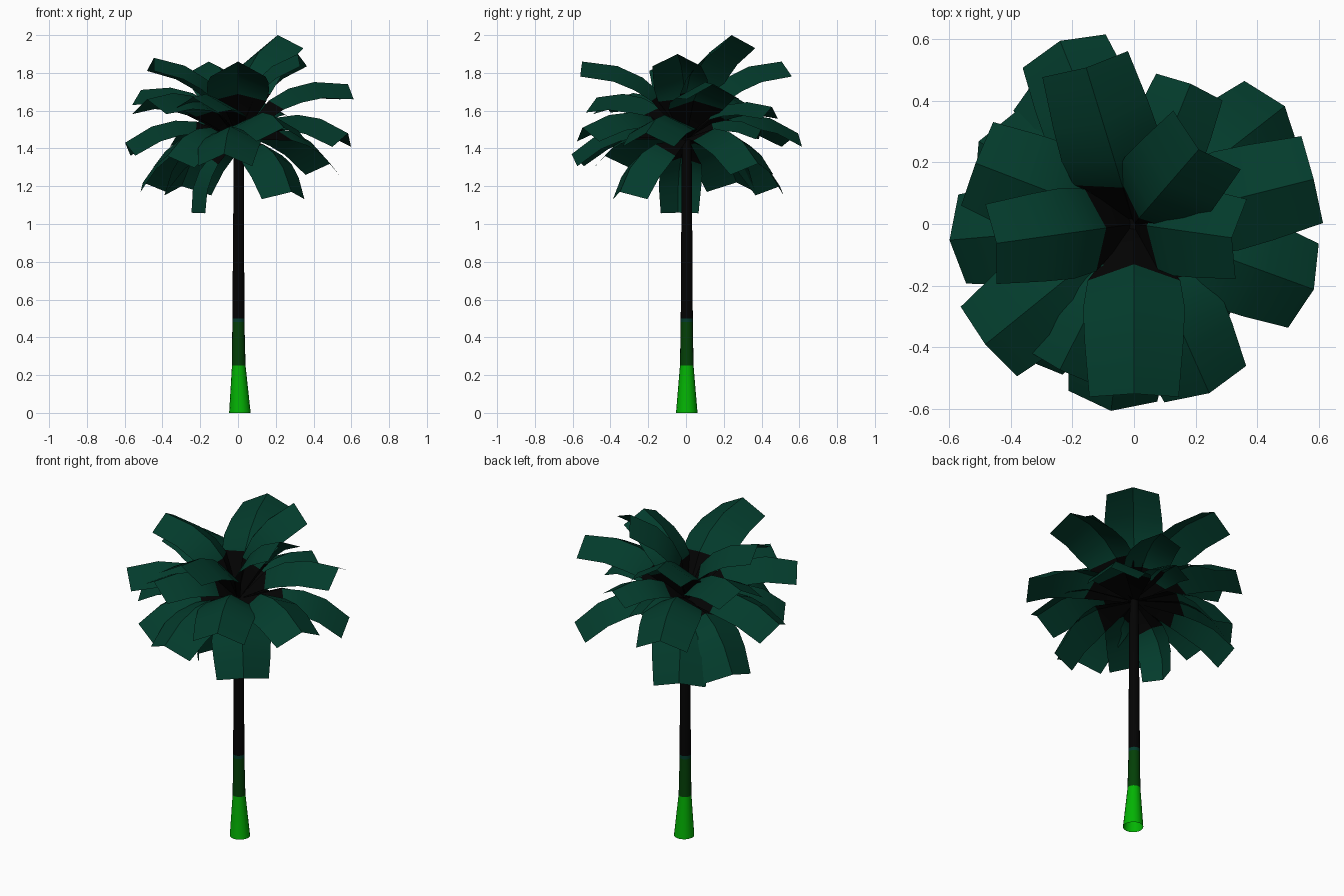
import bpy, bmesh, math
from mathutils import Vector, Matrix

cube = bpy.data.objects.get("Cube")
if cube:
    bpy.data.objects.remove(cube)


def material(name, rgb):
    m = bpy.data.materials.new(name)
    m.use_nodes = True
    m.diffuse_color = (*rgb, 1)
    m.node_tree.nodes["Principled BSDF"].inputs["Base Color"].default_value = (*rgb, 1)
    return m


BRIGHT = material("bright green", (0.001, 0.45, 0.001))
DEEP = material("deep green", (0.001, 0.05, 0.002))
LEAF = material("leaf green", (0.001, 0.044, 0.025))
BLACK = material("near black", (0.001, 0.001, 0.001))


def finish(name, bm, mats, angle):
    me = bpy.data.meshes.new(name)
    bm.to_mesh(me)
    bm.free()
    for m in mats:
        me.materials.append(m)
    ob = bpy.data.objects.new(name, me)
    bpy.context.collection.objects.link(ob)
    bpy.ops.object.select_all(action='DESELECT')
    ob.select_set(True)
    bpy.context.view_layer.objects.active = ob
    bpy.ops.object.shade_smooth_by_angle(angle=math.radians(angle))
    return ob


# Trunk: open tube of rings (height, radius, centre x, colour of band above)
RINGS = [(0, .057, .01, 0), (.25, .036, .004, 1), (.48, .032, .002, 2),
         (.5, .032, .002, 3), (1.3, .027, .004, 3), (1.48, .022, 0, 3)]
SIDES = 16
bm = bmesh.new()
rings = []
for z, r, cx, _ in RINGS:
    rings.append([bm.verts.new((cx + r * math.cos(a), .004 + r * math.sin(a), z))
                  for a in (math.tau * i / SIDES for i in range(SIDES))])
for k in range(len(rings) - 1):
    lo, hi = rings[k], rings[k + 1]
    for i in range(SIDES):
        j = (i + 1) % SIDES
        bm.faces.new((lo[i], lo[j], hi[j], hi[i])).material_index = RINGS[k][3]
bm.faces.new(rings[-1]).material_index = 3
finish("trunk", bm, [BRIGHT, DEEP, LEAF, BLACK], 40)


# Fronds: one arched, ridged blade pitched from the trunk top to each tip
# Stations: position along the chord, lift above it, half width, ridge height
STATIONS = [(0, 0, .015, 0), (.36, .165, .15, .065), (.55, .18, .165, .08),
            (.76, .135, .16, .085), (1, 0, .145, .08)]
ROOT = Vector((0, 0, 1.45))


def frond(index, azimuth, reach, tip_z, scale=1):
    chord = Vector((reach, 0, tip_z)) - ROOT
    up = Vector((-chord.z, 0, chord.x))
    spine = [ROOT + chord * along + up * lift for along, lift, _, _ in STATIONS]
    turn = Matrix.Rotation(math.radians(azimuth), 3, 'Z')
    bm = bmesh.new()
    rows = []
    for k, (_, _, half, ridge) in enumerate(STATIONS):
        d = (spine[min(k + 1, len(spine) - 1)] - spine[max(k - 1, 0)]).normalized()
        side = Vector((0, half * scale, 0))
        edge = spine[k] - Vector((-d.z, 0, d.x)) * ridge * scale
        rows.append([bm.verts.new(turn @ v) for v in (edge - side, spine[k], edge + side)])
    for k in range(len(rows) - 1):
        for i in range(2):
            f = bm.faces.new((rows[k][i], rows[k + 1][i], rows[k + 1][i + 1], rows[k][i + 1]))
            f.material_index = 1 if k == 0 else 0
    finish(f"frond_{index:02d}", bm, [LEAF, BLACK], 35)


# Azimuth, horizontal reach, tip height, width scale
FRONDS = [
    # upper crown
    (49, .32, 2.0), (-90, .55, 1.86), (188, .45, 1.88, .9), (107, .53, 1.86), (-8, .32, 1.9, .9),
    # middle crown
    (14, .6, 1.74), (159, .55, 1.71), (243, .53, 1.67), (68, .49, 1.62, .8),
    (219, .62, 1.66), (-66, .6, 1.51), (112, .64, 1.48), (-20, .62, 1.48), (86, .4, 1.5, .7),
    # drooping skirt
    (185, .6, 1.43), (-97, .61, 1.37), (38, .62, 1.32), (229, .57, 1.36),
    (152, .57, 1.22), (121, .58, 1.2), (-51, .45, 1.17), (190, .25, 1.06, .7),
]
for n, spec in enumerate(FRONDS, 1):
    frond(n, *spec)
